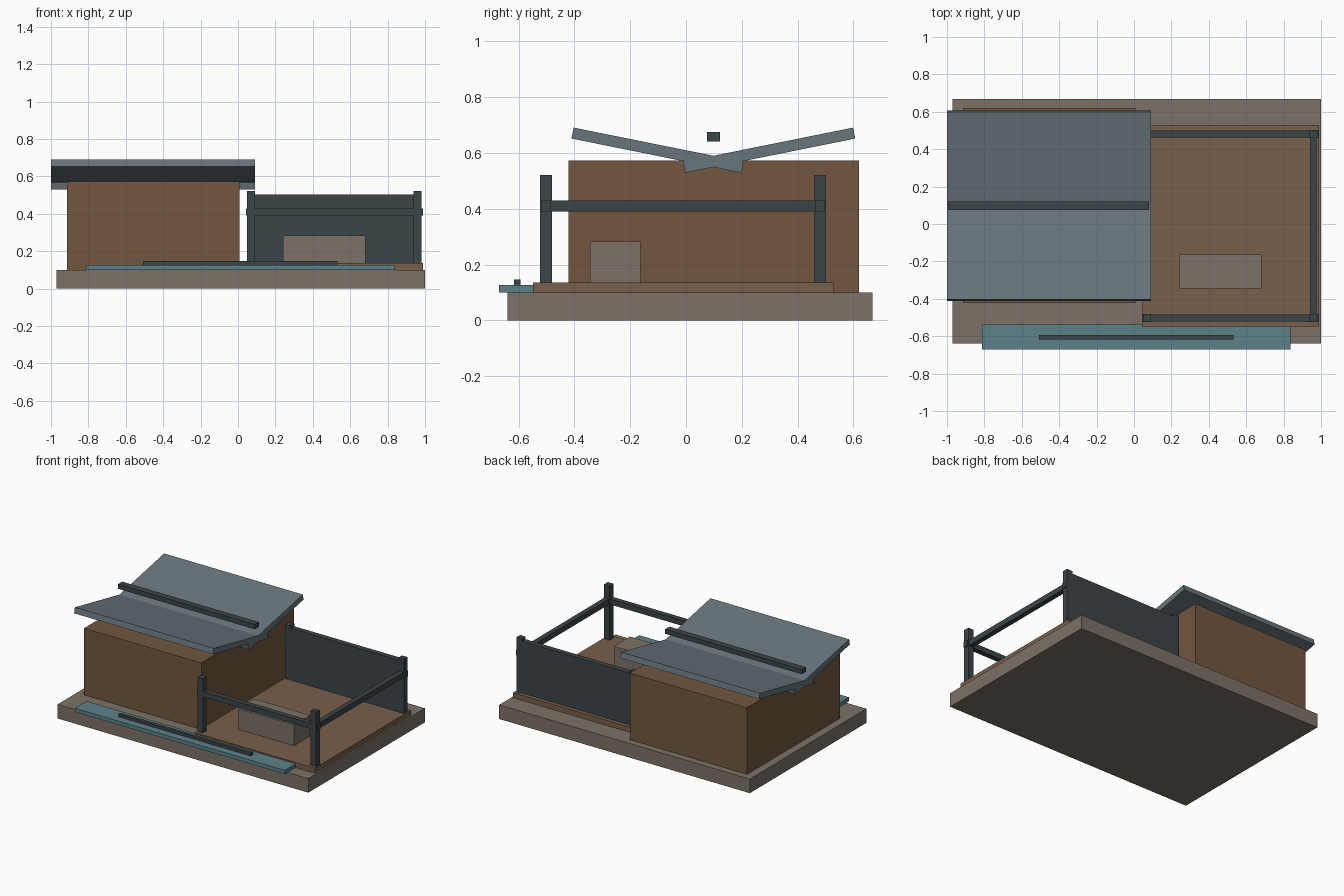
import bpy
from math import radians

if "Cube" in bpy.data.objects:
    bpy.data.objects.remove(bpy.data.objects["Cube"])


def mat(name, r, g, b):
    m = bpy.data.materials.new(name)
    m.diffuse_color = (r, g, b, 1)
    m.use_nodes = True
    m.node_tree.nodes["Principled BSDF"].inputs["Base Color"].default_value = m.diffuse_color
    return m


STONE = mat("stone", 0.20, 0.17, 0.135)
WOOD = mat("wood", 0.17, 0.095, 0.05)
DECK = mat("deck_wood", 0.19, 0.115, 0.068)
SLATE = mat("slate", 0.14, 0.18, 0.20)
DARK = mat("dark_metal", 0.045, 0.06, 0.065)
WATER = mat("water", 0.11, 0.22, 0.25)


def box(name, x, y, z, material, tilt=0):
    """Box from (min, max) ranges, optionally tilted about x."""
    bpy.ops.mesh.primitive_cube_add(
        size=1, location=[(a + b) / 2 for a, b in (x, y, z)], rotation=(tilt, 0, 0))
    o = bpy.context.object
    o.name = name
    o.scale = [b - a for a, b in (x, y, z)]
    bpy.ops.object.transform_apply(location=False, rotation=False, scale=True)
    o.data.materials.append(material)
    return o


# Ground slab, house block and raised deck
box("base_slab", (-0.97, 1.0), (-0.639, 0.669), (0, 0.10), STONE)
box("house_body", (-0.914, 0.007), (-0.422, 0.62), (0.10, 0.573), WOOD)
box("deck", (0.043, 0.988), (-0.548, 0.528), (0.10, 0.136), DECK)

# Butterfly roof: two slabs crossing at the valley, with a beam above
for side, label in ((-1, "front"), (1, "back")):
    yc = 0.098 + side * 0.2
    box(f"roof_{label}", (-1.0, 0.09), (yc - 0.311, yc + 0.311),
        (0.59, 0.63), SLATE, side * radians(11.4))
box("roof_beam", (-0.995, 0.079), (0.075, 0.121), (0.642, 0.675), DARK)

# Courtyard posts and rails
for yc, label in ((-0.502, "front"), (0.481, "back")):
    for xc, end in ((0.069, "left"), (0.959, "right")):
        box(f"post_{label}_{end}", (xc - 0.0215, xc + 0.0215),
            (yc - 0.0215, yc + 0.0215), (0.136, 0.522), DARK)
    box(f"rail_{label}", (0.042, 0.988), (yc - 0.018, yc + 0.018), (0.39, 0.429), DARK)
box("rail_side", (0.941, 0.977), (-0.52, 0.499), (0.39, 0.429), DARK)

# Back screen wall
box("screen_wall", (0.069, 0.959), (0.462, 0.5), (0.136, 0.504), DARK)

# Bench block on the deck
box("bench", (0.24, 0.682), (-0.345, -0.164), (0.136, 0.283), STONE)

# Water channel with its bar
box("water_channel", (-0.813, 0.837), (-0.67, -0.538), (0.10, 0.127), WATER)
box("channel_bar", (-0.508, 0.532), (-0.617, -0.594), (0.127, 0.147), DARK)
